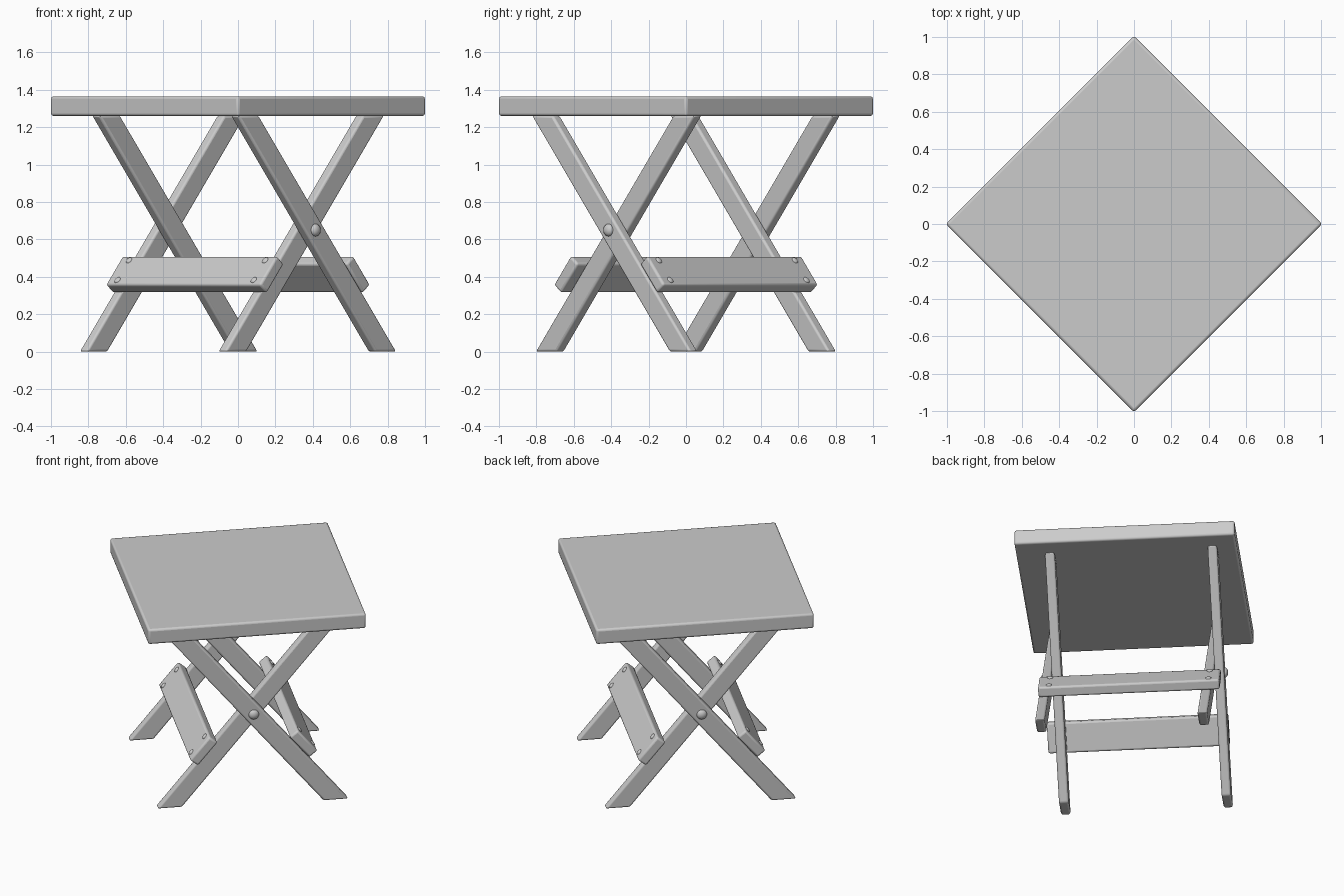
import bpy, bmesh
from math import radians, pi
from mathutils import Vector, Matrix

if "Cube" in bpy.data.objects:
    bpy.data.objects.remove(bpy.data.objects["Cube"])

TOP_Z = 1.262
SLOPE = 1.042 / 1.26             # horizontal run of a leg per unit height
ALONG = Vector((0, SLOPE, 1)).normalized()
OUT = Vector((0, -1, SLOPE)).normalized()


def finish(bm, name, turn, bevel=0.0):
    """Turn the mesh into a bevelled object, rotated onto the diagonal."""
    bmesh.ops.recalc_face_normals(bm, faces=bm.faces)
    bm.transform(Matrix.Rotation(radians(turn - 45), 4, 'Z'))
    mesh = bpy.data.meshes.new(name)
    bm.to_mesh(mesh)
    bm.free()
    ob = bpy.data.objects.new(name, mesh)
    bpy.context.collection.objects.link(ob)
    if bevel:
        mod = ob.modifiers.new("soft_edges", 'BEVEL')
        mod.width, mod.segments = bevel, 3
    bpy.ops.object.select_all(action='DESELECT')
    ob.select_set(True)
    bpy.context.view_layer.objects.active = ob
    bpy.ops.object.shade_smooth_by_angle(angle=radians(35))
    return ob


def prism(name, profile, x0, x1, turn, bevel):
    """Extrude a (y, z) profile from x0 to x1."""
    bm = bmesh.new()
    face = bm.faces.new([bm.verts.new((x0, y, z)) for y, z in profile])
    ext = bmesh.ops.extrude_face_region(bm, geom=[face])
    moved = [v for v in ext["geom"] if isinstance(v, bmesh.types.BMVert)]
    bmesh.ops.translate(bm, verts=moved, vec=(x1 - x0, 0, 0))
    finish(bm, name, turn, bevel)


def dome(name, centre, axis, radius, height, turn):
    """Low rounded head for bolts and screws."""
    bm = bmesh.new()
    bmesh.ops.create_uvsphere(bm, u_segments=20, v_segments=10, radius=1)
    rot = Vector((0, 0, 1)).rotation_difference(axis).to_matrix().to_4x4()
    bm.transform(Matrix.Translation(centre) @ rot
                 @ Matrix.Diagonal((radius, radius, height, 1)))
    finish(bm, name, turn)


# Table top
h = 0.711
prism("table_top", [(-h, 1.26), (h, 1.26), (h, 1.365), (-h, 1.365)], -h, h, 0, 0.014)

half = 0.08
for side, turn in (("right", 0), ("left", 180)):
    # Crossing legs: outer one leans one way, inner one the other
    for kind, s, x0, x1 in (("outer", 1, 0.525, 0.586), ("inner", -1, 0.462, 0.525)):
        foot, head = s * 0.537, -s * 0.505
        prism(f"{side}_{kind}_leg",
              [(foot - half, 0), (foot + half, 0),
               (head + half, TOP_Z), (head - half, TOP_Z)], x0, x1, turn, 0.012)

    # Pivot bolt where the legs cross
    dome(f"{side}_pivot_bolt", Vector((0.584, 0, 0.65)), Vector((1, 0, 0)), 0.034, 0.024, turn)

    # Stretcher board resting on the upper faces of the legs
    z = 0.37
    base = Vector((0, -0.537 - half + SLOPE * z, z)) + OUT * 0.004
    lo, hi = base - ALONG * 0.077, base + ALONG * 0.124
    thick = OUT * 0.07
    corners = [lo, hi, hi + thick, lo + thick]
    prism(f"{side}_stretcher_board", [(c.y, c.z) for c in corners], -0.585, 0.585, turn, 0.013)

    # Screws at the board corners
    mid = (lo + hi) / 2 + thick
    for i, (x, d) in enumerate([(-0.515, -0.068), (-0.515, 0.068),
                                (0.515, -0.068), (0.515, 0.068)]):
        dome(f"{side}_board_screw_{i + 1}", mid + ALONG * d + Vector((x, 0, 0)),
             OUT, 0.019, 0.009, turn)
